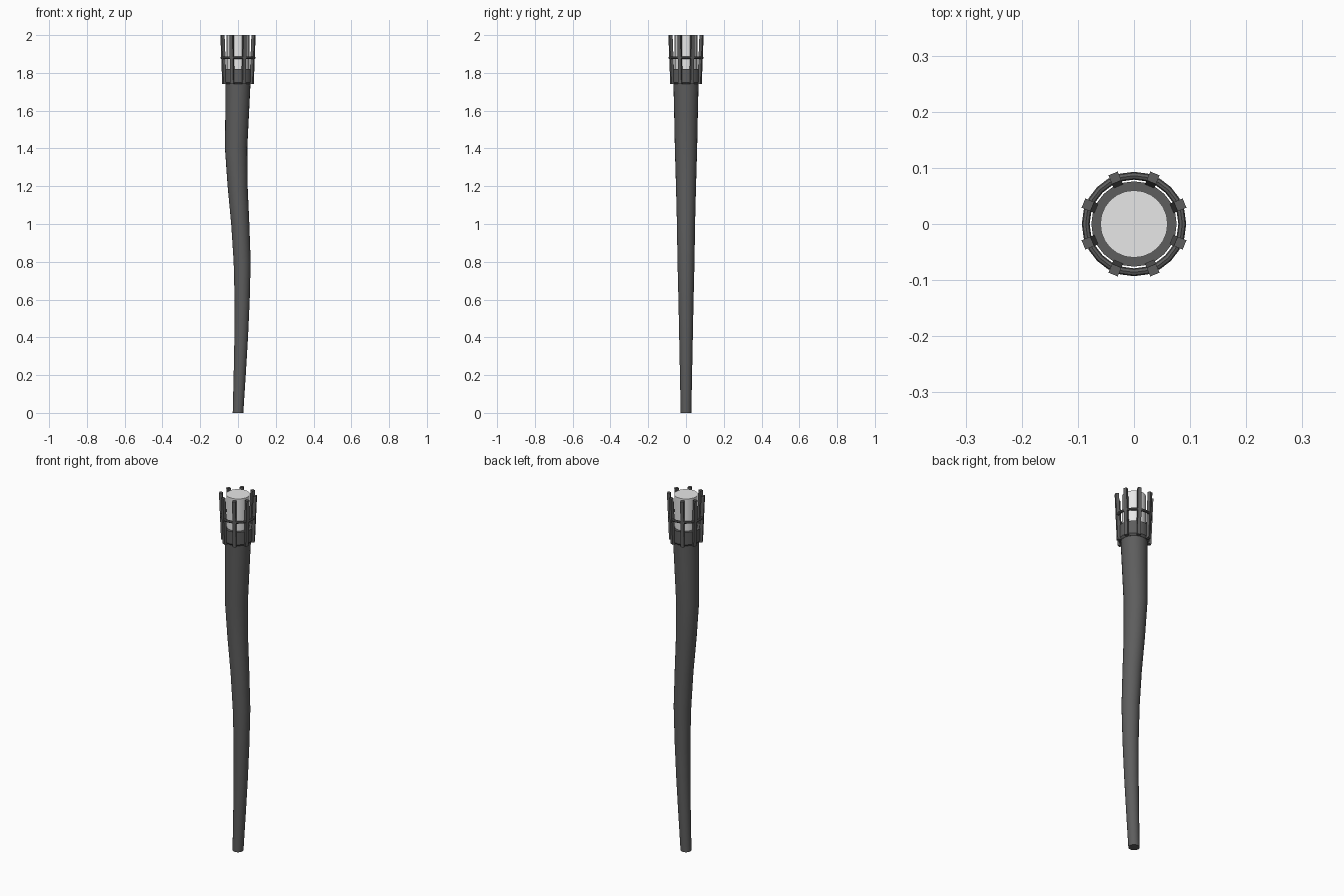
import bpy, bmesh, math
from mathutils import Vector, Matrix

if "Cube" in bpy.data.objects:
    bpy.data.objects.remove(bpy.data.objects["Cube"])


def material(name, v):
    m = bpy.data.materials.new(name)
    m.diffuse_color = (v, v, v, 1)
    m.use_nodes = True
    m.node_tree.nodes["Principled BSDF"].inputs["Base Color"].default_value = m.diffuse_color
    return m


dark = material("dark grey wood", 0.11)
light = material("pale grey core", 0.8)


def finish(name, bm, mat, smooth=True):
    bmesh.ops.recalc_face_normals(bm, faces=bm.faces)
    me = bpy.data.meshes.new(name)
    bm.to_mesh(me)
    bm.free()
    me.materials.append(mat)
    ob = bpy.data.objects.new(name, me)
    bpy.context.collection.objects.link(ob)
    if smooth:
        bpy.ops.object.select_all(action='DESELECT')
        ob.select_set(True)
        bpy.context.view_layer.objects.active = ob
        bpy.ops.object.shade_smooth_by_angle(angle=math.radians(35))
    return ob


def tube(name, rings, sides, mat):
    """Closed tube through rings of (x centre, z, radius)."""
    bm = bmesh.new()
    loops = []
    for x, z, r in rings:
        loops.append([bm.verts.new((x + r * math.cos(2 * math.pi * i / sides),
                                    r * math.sin(2 * math.pi * i / sides), z))
                      for i in range(sides)])
    for a, b in zip(loops, loops[1:]):
        for i in range(sides):
            j = (i + 1) % sides
            bm.faces.new((a[i], a[j], b[j], b[i]))
    bm.faces.new(loops[0])
    bm.faces.new(loops[-1])
    return finish(name, bm, mat)


# Gently bent, tapering shaft
tube("shaft", [(0, 0, .028), (.009, .2, .032), (.017, .4, .036), (.022, .6, .040),
               (.022, .8, .045), (.012, 1.0, .048), (-.002, 1.2, .053),
               (-.010, 1.4, .059), (-.004, 1.6, .063), (0, 1.76, .067)], 24, dark)

# Collar holding the core
tube("collar", [(0, 1.74, .067), (0, 1.75, .076), (0, 1.82, .076)], 24, dark)
tube("core", [(0, 1.81, .060), (0, 2.0, .060)], 24, light)

# Ring tying the bars together
bm = bmesh.new()
N, M = 24, 8
grid = []
for i in range(N):
    a = 2 * math.pi * i / N
    grid.append([])
    for k in range(M):
        t = 2 * math.pi * k / M
        r = .086 + .007 * math.cos(t)
        grid[-1].append(bm.verts.new((r * math.cos(a), r * math.sin(a),
                                      1.88 + .007 * math.sin(t))))
for i in range(N):
    for k in range(M):
        i2, k2 = (i + 1) % N, (k + 1) % M
        bm.faces.new((grid[i][k], grid[i2][k], grid[i2][k2], grid[i][k2]))
finish("binding_ring", bm, dark)

# Eight bars leaning outwards
for n in range(8):
    bm = bmesh.new()
    bmesh.ops.create_cube(bm, size=1)
    turn = Matrix.Rotation(math.radians(22.5 + 45 * n), 3, 'Z')
    for v in bm.verts:
        up = v.co.z > 0
        v.co = turn @ Vector(((.089 if up else .078) + v.co.x * .017,
                              v.co.y * .018, 2.0 if up else 1.74))
    finish("cage_bar_%d" % (n + 1), bm, dark, False)
